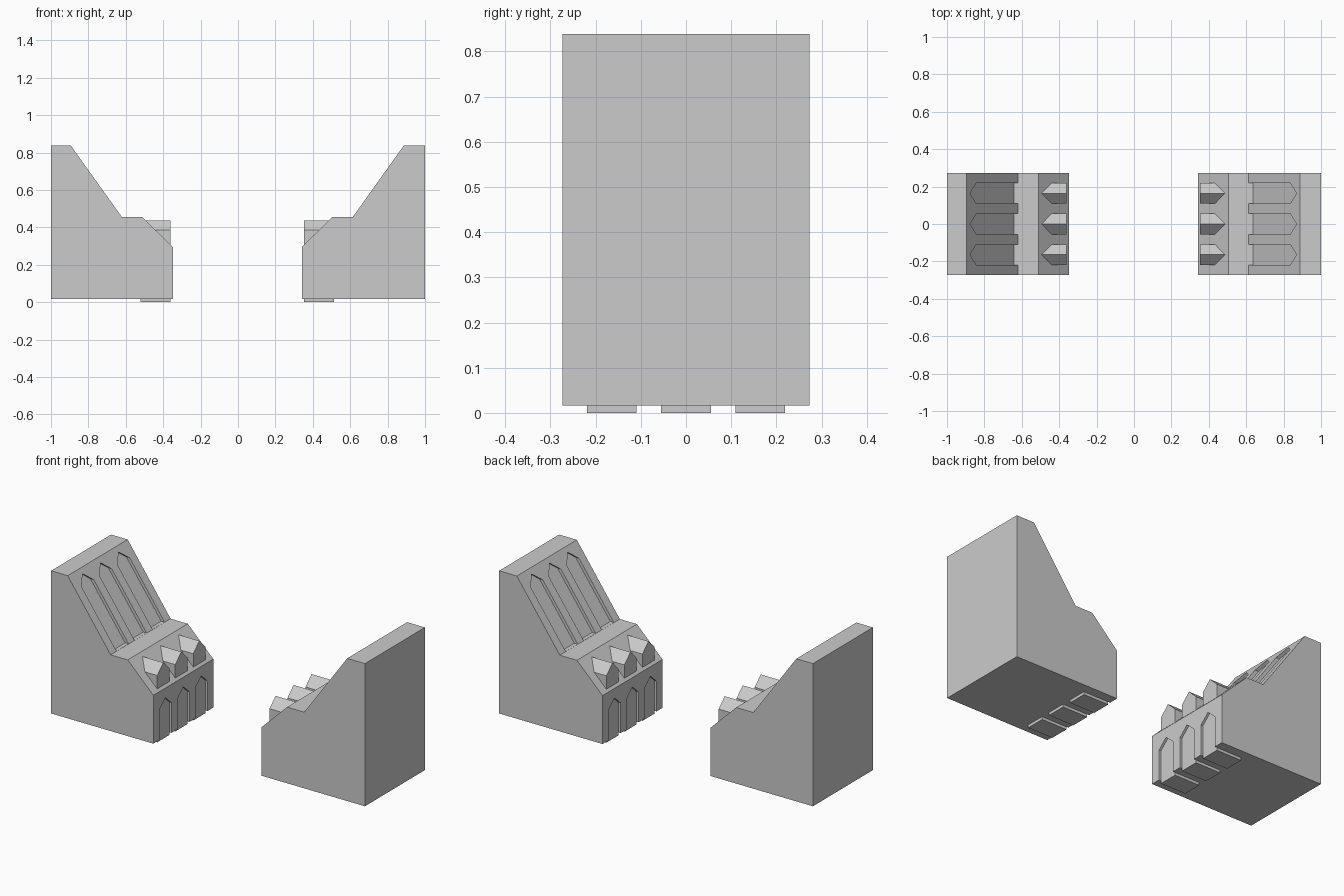
import bpy, bmesh

if "Cube" in bpy.data.objects:
    bpy.data.objects.remove(bpy.data.objects["Cube"])

W = 0.055                       # half width of a bay
BAYS = (-0.164, 0.0, 0.164)     # bay centres along y
DEPTH = 0.273


def loft(name, ring_a, ring_b):
    """Closed solid between two matching rings of points."""
    bm = bmesh.new()
    a = [bm.verts.new(p) for p in ring_a]
    b = [bm.verts.new(p) for p in ring_b]
    bm.faces.new(a)
    bm.faces.new(b[::-1])
    n = len(a)
    for i in range(n):
        j = (i + 1) % n
        bm.faces.new((a[i], b[i], b[j], a[j]))
    bmesh.ops.recalc_face_normals(bm, faces=bm.faces)
    me = bpy.data.meshes.new(name)
    bm.to_mesh(me)
    bm.free()
    ob = bpy.data.objects.new(name, me)
    bpy.context.collection.objects.link(ob)
    return ob


def gable(name, fx, y, x0, x1, heights):
    """Pointed-arch prism along x; x0 and x1 give x for a height."""
    low, eave, tip = heights
    outline = [(-W, low), (W, low), (W, eave), (0, tip), (-W, eave)]
    return loft(name, [(fx(x0(z)), y + d, z) for d, z in outline],
                [(fx(x1(z)), y + d, z) for d, z in outline])


def slope_x(z):
    return 0.613 + (z - 0.455) * (0.887 - 0.613) / (0.838 - 0.455)


def build(side, label, shift):
    fx = lambda x: side * (x + shift)

    # stepped main body
    prof = [(side, 0.016), (side, 0.838), (fx(0.887), 0.838), (fx(0.613), 0.455),
            (fx(0.504), 0.455), (fx(0.341), 0.295), (fx(0.341), 0.016)]
    body = loft(label + "_block", [(x, -DEPTH, z) for x, z in prof],
                [(x, DEPTH, z) for x, z in prof])

    # recessed arches in the inner wall and on the long slope
    for y in BAYS:
        cutters = [
            gable("niche_cutter", fx, y, lambda z: 0.25, lambda z: 0.357, (-0.1, 0.19, 0.24)),
            gable("slope_cutter", fx, y, lambda z: slope_x(z) - 0.08,
                  lambda z: slope_x(z) + 0.022, (0.4555, 0.766, 0.813))]
        for c in cutters:
            c.hide_render = True
            mod = body.modifiers.new("recess", 'BOOLEAN')
            mod.operation = 'DIFFERENCE'
            mod.solver = 'EXACT'
            mod.object = c
            bpy.context.view_layer.objects.active = body
            bpy.ops.object.modifier_apply(modifier=mod.name)
            bpy.data.objects.remove(c)

    # gabled bays: dormer above the short slope, foot below the base
    for i, y in enumerate(BAYS):
        gable(f"{label}_dormer_{i + 1}", fx, y, lambda z: 0.354, lambda z: 0.513,
              (0.0, 0.385, 0.438))


build(1, "right", 0.0)
build(-1, "left", 0.0075)
